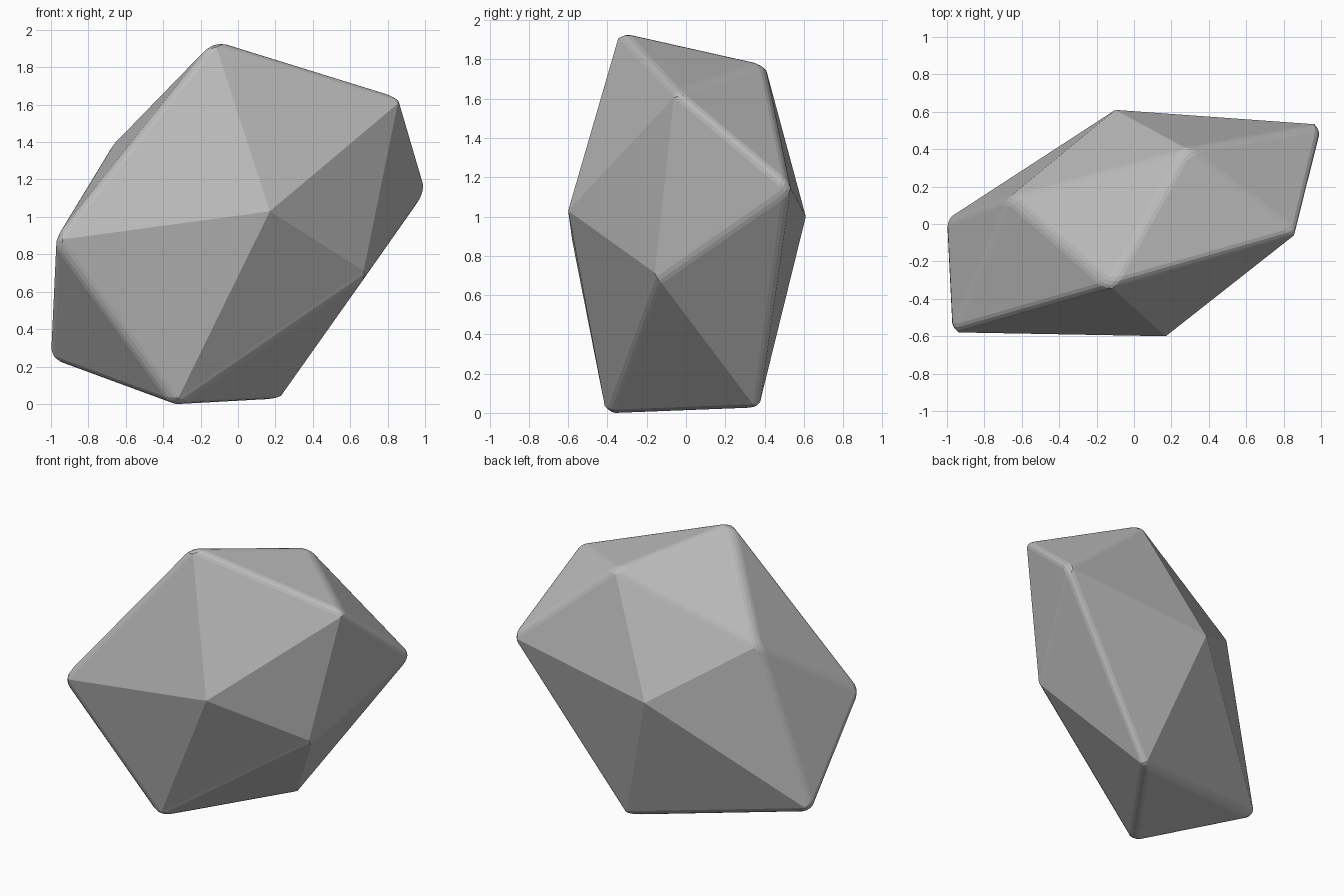
import bpy
import bmesh
import math

cube = bpy.data.objects.get("Cube")
if cube:
    bpy.data.objects.remove(cube, do_unlink=True)

# Stone colour
stone = bpy.data.materials.new("grey stone")
stone.use_nodes = True
colour = (0.5, 0.5, 0.5, 1.0)
stone.diffuse_color = colour
bsdf = next(n for n in stone.node_tree.nodes if n.type == 'BSDF_PRINCIPLED')
bsdf.inputs["Base Color"].default_value = colour
bsdf.inputs["Roughness"].default_value = 0.9

# Twelve corners of an uneven, stretched icosahedron
corners = [
    (-0.13, -0.335, 1.945),  # peak
    (0.28, 0.40, 1.78),      # rear peak
    (0.87, -0.05, 1.635),    # left shoulder
    (-0.67, 0.14, 1.39),     # right shoulder
    (1.01, 0.53, 1.15),      # left tip
    (-0.10, 0.61, 1.00),     # back
    (0.17, -0.60, 1.03),     # front
    (-0.98, -0.58, 0.88),    # right tip
    (0.68, -0.15, 0.68),     # left flank
    (-1.01, 0.02, 0.24),     # right flank
    (0.22, 0.37, 0.02),      # rear foot
    (-0.33, -0.405, -0.01),  # front foot
]

# Faceted body, wrapped around the corners
bm = bmesh.new()
for co in corners:
    bm.verts.new(co)
bmesh.ops.convex_hull(bm, input=bm.verts[:])
bmesh.ops.recalc_face_normals(bm, faces=bm.faces[:])

# Rounded bevel on the sharper ridges only
ridges = [e for e in bm.edges if e.calc_face_angle(0) > math.radians(30)]
bmesh.ops.bevel(bm, geom=ridges, offset=0.035, offset_type='OFFSET',
                segments=3, profile=0.5, affect='EDGES', clamp_overlap=True)

# Rest the body on the ground
lowest = min(v.co.z for v in bm.verts)
bmesh.ops.translate(bm, verts=bm.verts[:], vec=(0, 0, -lowest))

mesh = bpy.data.meshes.new("rock")
bm.to_mesh(mesh)
bm.free()
mesh.materials.append(stone)
rock = bpy.data.objects.new("rock", mesh)
bpy.context.collection.objects.link(rock)
